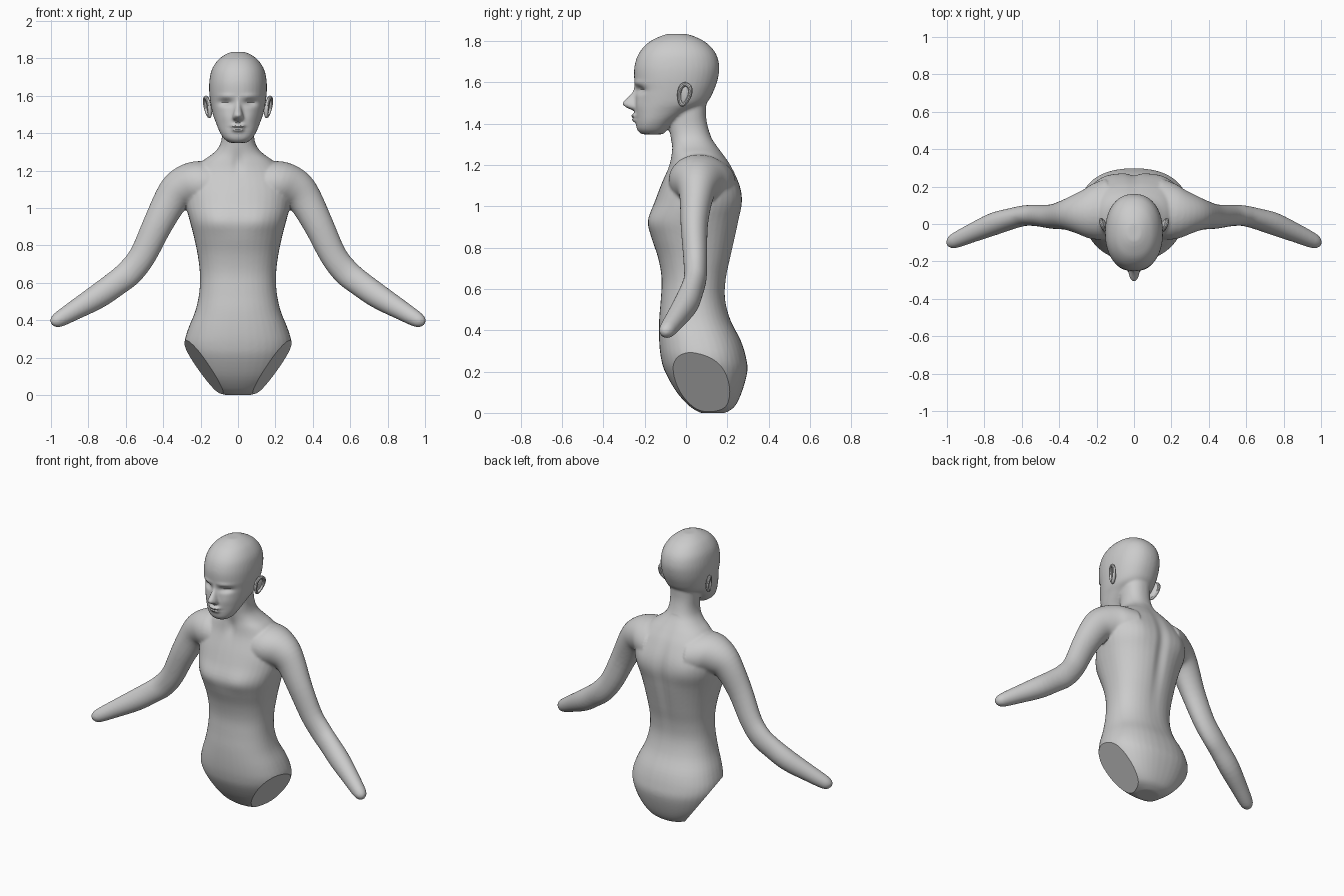
import bpy, bmesh
from math import sin, cos, pi, exp, copysign
from mathutils import Vector, Matrix

if "Cube" in bpy.data.objects:
    bpy.data.objects.remove(bpy.data.objects["Cube"])

N = 40  # points around each cross-section


def spline(rows, steps=4):
    """Catmull-Rom interpolation of rows of numbers."""
    rows = [Vector(r) for r in rows]
    out = []
    for i in range(len(rows) - 1):
        a, b, c, d = rows[max(i - 1, 0)], rows[i], rows[i + 1], rows[min(i + 2, len(rows) - 1)]
        for k in range(steps):
            t = k / steps
            out.append(0.5 * (2 * b + (c - a) * t + (2 * a - 5 * b + 4 * c - d) * t * t
                              + (3 * b - a - 3 * c + d) * t ** 3))
    return out + [rows[-1]]


def ring(bm, centre, u, v, p):
    pts = []
    for i in range(N):
        a = 2 * pi * i / N
        c, s = cos(a), sin(a)
        pts.append(bm.verts.new(centre + u * copysign(abs(c) ** (2 / p), c)
                                + v * copysign(abs(s) ** (2 / p), s)))
    return pts


def skin(bm, rings):
    for a, b in zip(rings, rings[1:]):
        for i in range(N):
            j = (i + 1) % N
            bm.faces.new((a[i], a[j], b[j], b[i]))
    bm.faces.new(rings[0][::-1])
    bm.faces.new(rings[-1])


def stack(bm, rows, p):
    """Loft of horizontal sections: z, half width, front y, back y."""
    skin(bm, [ring(bm, Vector((0, (f + b) / 2, z)), Vector((w, 0, 0)),
                   Vector((0, (b - f) / 2, 0)), p) for z, w, f, b in map(tuple, spline_rows(rows))])


def spline_rows(rows):
    return spline(rows)


def limb(bm, rows, side):
    """Loft along a path: x, y, z, radius in the xz plane, radius in y."""
    pts = [Vector(tuple(r)) for r in rows]
    pts = [tuple(r) for r in spline(rows)]
    cs = [Vector((side * r[0], r[1], r[2])) for r in pts]
    rings = []
    for i, c in enumerate(cs):
        t = (cs[min(i + 1, len(cs) - 1)] - cs[max(i - 1, 0)]).normalized()
        u = t.cross(Vector((0, 1, 0))).normalized()
        rings.append(ring(bm, c, u * pts[i][3], t.cross(u) * pts[i][4], 2))
    skin(bm, rings)


def ball(bm, loc, size):
    m = Matrix.Translation(loc) @ Matrix.Diagonal((*size, 1))
    bmesh.ops.create_uvsphere(bm, u_segments=24, v_segments=16, radius=1, matrix=m)


def make(name, bm):
    bmesh.ops.recalc_face_normals(bm, faces=bm.faces)
    me = bpy.data.meshes.new(name)
    bm.to_mesh(me)
    bm.free()
    ob = bpy.data.objects.new(name, me)
    bpy.context.collection.objects.link(ob)
    return ob


bm = bmesh.new()

# torso and neck
stack(bm, [(0, .07, .07, .19), (.03, .15, .02, .235), (.1, .225, -.045, .27),
           (.2, .275, -.102, .297), (.27, .288, -.122, .29), (.35, .268, -.13, .265),
           (.45, .228, -.13, .215), (.55, .207, -.122, .19), (.65, .204, -.118, .195),
           (.75, .216, -.135, .217), (.85, .237, -.168, .24), (.93, .258, -.184, .257),
           (1.02, .28, -.152, .273), (1.1, .28, -.122, .262), (1.19, .24, -.085, .222),
           (1.25, .19, -.073, .182), (1.29, .135, -.07, .152), (1.33, .1, -.074, .125),
           (1.38, .086, -.08, .107), (1.44, .085, -.08, .097), (1.52, .085, -.08, .1)], 2.3)

# head
stack(bm, [(1.348, .045, -.215, -.11), (1.37, .075, -.237, -.09), (1.41, .1, -.243, -.05),
           (1.46, .12, -.247, .03), (1.5, .135, -.246, .1), (1.56, .147, -.245, .135),
           (1.62, .154, -.251, .155), (1.68, .153, -.249, .161), (1.74, .14, -.228, .144),
           (1.79, .108, -.185, .1), (1.82, .068, -.13, .045), (1.834, .035, -.09, 0)], 2.2)

# nose and lips
stack(bm, [(1.463, .02, -.255, -.2), (1.478, .032, -.29, -.2), (1.498, .027, -.309, -.2),
           (1.53, .019, -.279, -.2), (1.56, .016, -.257, -.2), (1.6, .014, -.25, -.2)], 2)
ball(bm, (0, -.246, 1.438), (.042, .022, .01))
ball(bm, (0, -.244, 1.417), (.034, .02, .01))

# shoulders and arms
for side in (1, -1):
    limb(bm, [(.12, .08, 1.12, .12, .16), (.22, .06, 1.125, .125, .145),
              (.3, .055, 1.1, .112, .108), (.357, .05, 1.045, .093, .082),
              (.43, .04, .91, .08, .066), (.51, .045, .745, .072, .058),
              (.58, .045, .655, .072, .055), (.65, .03, .598, .069, .056),
              (.75, 0, .527, .066, .06), (.87, -.05, .455, .053, .05),
              (.955, -.088, .405, .042, .041), (.985, -.1, .392, .03, .03),
              (1.0, -.104, .386, .012, .012)], side)

# fuse everything into one smooth skin
raw = make("figure_raw", bm)
rm = raw.modifiers.new("Remesh", 'REMESH')
rm.mode = 'VOXEL'
rm.voxel_size = .008
sm = raw.modifiers.new("Smooth", 'SMOOTH')
sm.factor, sm.iterations = .5, 6
me = bpy.data.meshes.new_from_object(raw.evaluated_get(bpy.context.evaluated_depsgraph_get()))
bpy.data.objects.remove(raw)
bm = bmesh.new()
bm.from_mesh(me)

# eye sockets, brows, cheeks, collar hollow, spine groove: x, z, widths, push in y, front or back
dents = [(.066, 1.562, .036, .017, .022, -1), (.066, 1.598, .045, .012, -.006, -1),
         (.07, 1.49, .03, .03, -.004, -1), (0, 1.428, .04, .004, .006, -1),
         (0, 1.24, .03, .05, .012, -1), (.12, .93, .07, .07, -.008, -1),
         (0, .95, .035, .25, -.014, 1), (.16, 1.05, .07, .1, .008, 1)]
for v in bm.verts:
    x, y, z = v.co
    for cx, cz, wx, wz, d, face in dents:
        if (y < -.03 if face < 0 else y > .12) and abs(x) < .3:
            v.co.y += d * exp(-((abs(x) - cx) / wx) ** 2 - ((z - cz) / wz) ** 2)

# flat leg openings on the hips
for side in (1, -1):
    n = Vector((side * .78, -.22, -.59)).normalized()
    p = Vector((side * .283, .1, .27))
    faces = [f for f in bm.faces if f.calc_center_median().z < .36
             and 0 < f.calc_center_median().x * side < .34]
    geom = faces + list({e for f in faces for e in f.edges}) + list({v for f in faces for v in f.verts})
    bmesh.ops.bisect_plane(bm, geom=geom, plane_co=p, plane_no=n)
    for v in bm.verts:
        d = (v.co - p).dot(n)
        if d > 0 and v.co.z < .36 and 0 < v.co.x * side < .34:
            v.co -= n * d
figure = make("figure", bm)
bpy.data.meshes.remove(me)
parts = [figure]

# ears: a rounded rim around a thin dished plate
for side, name in ((1, "ear_left"), (-1, "ear_right")):
    bm = bmesh.new()
    R, S = 24, 10
    grid = [[bm.verts.new(((.011 * sin(b)), (.027 + .010 * cos(b)) * cos(a) * (1 + .25 * sin(a)),
                           (.051 + .011 * cos(b)) * sin(a)))
             for b in (2 * pi * k / S for k in range(S))] for a in (2 * pi * i / R for i in range(R))]
    for i in range(R):
        for k in range(S):
            bm.faces.new((grid[i][k], grid[(i + 1) % R][k],
                          grid[(i + 1) % R][(k + 1) % S], grid[i][(k + 1) % S]))
    ball(bm, (-.008, 0, 0), (.01, .03, .05))
    ear = make(name, bm)
    turn = Matrix.Rotation(-.35, 4, 'Z') @ Matrix.Rotation(.12, 4, 'Y') @ Matrix.Rotation(-.28, 4, 'X')
    ear.data.transform(Matrix.Translation((.163, -.008, 1.54)) @ turn)
    if side < 0:
        ear.data.transform(Matrix.Diagonal((-1, 1, 1, 1)))
        ear.data.flip_normals()
    parts.append(ear)

# smooth shading with the hip edges kept crisp
for ob in parts:
    ob.select_set(True)
bpy.context.view_layer.objects.active = figure
bpy.ops.object.shade_smooth_by_angle(angle=.6)
